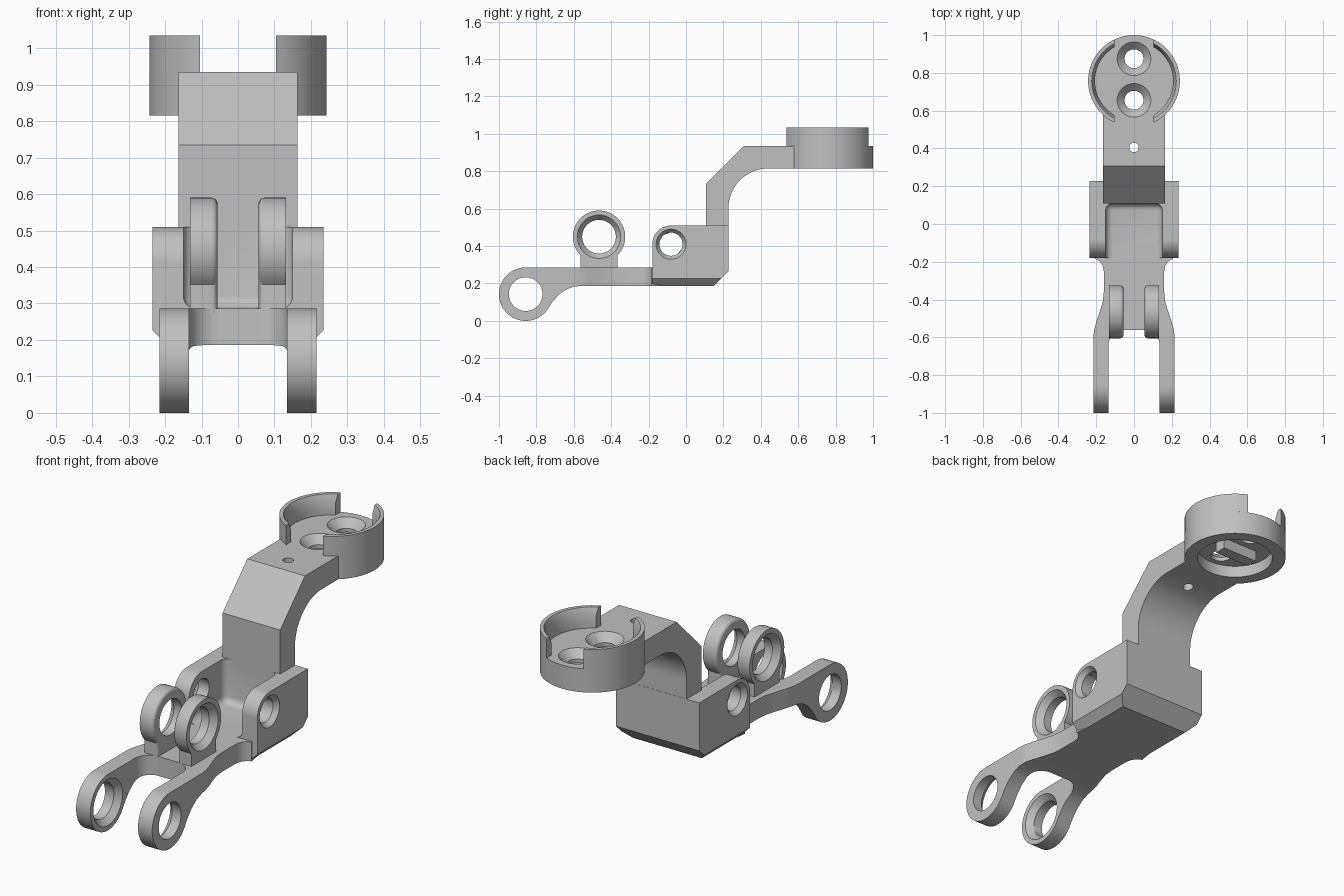
import bpy, bmesh
from math import sin, cos, radians
from mathutils import Vector

if "Cube" in bpy.data.objects:
    bpy.data.objects.remove(bpy.data.objects["Cube"], do_unlink=True)

grey = bpy.data.materials.new("plain grey")
grey.use_nodes = True
grey.diffuse_color = (0.53, 0.53, 0.53, 1)
grey.node_tree.nodes["Principled BSDF"].inputs["Base Color"].default_value = (0.53, 0.53, 0.53, 1)


def finish(name, bm):
    """Make the solid face outward and add it to the scene."""
    bm.normal_update()
    bmesh.ops.recalc_face_normals(bm, faces=bm.faces)
    if bm.calc_volume(signed=True) < 0:
        bmesh.ops.reverse_faces(bm, faces=bm.faces)
    mesh = bpy.data.meshes.new(name)
    bm.to_mesh(mesh)
    bm.free()
    mesh.materials.append(grey)
    ob = bpy.data.objects.new(name, mesh)
    bpy.context.collection.objects.link(ob)
    return ob


def prism(name, pts, axis, lo, hi, round_lo=0):
    """Extrude a 2D outline along an axis, optionally rounding the low rim."""
    def place(p, h):
        return {"x": (h, p[0], p[1]), "y": (p[0], h, p[1]), "z": (p[0], p[1], h)}[axis]
    bm = bmesh.new()
    low = [bm.verts.new(place(p, lo)) for p in pts]
    high = [bm.verts.new(place(p, hi)) for p in pts]
    base = bm.faces.new(low[::-1])
    bm.faces.new(high)
    for i in range(len(pts)):
        bm.faces.new((low[i - 1], low[i], high[i], high[i - 1]))
    if round_lo:
        bm.normal_update()
        bmesh.ops.bevel(bm, geom=list(base.edges), offset=round_lo, segments=4,
                        profile=0.5, affect="EDGES")
    return finish(name, bm)


def box(name, lo, hi, bevel):
    """Box between two corners with rounded edges."""
    bm = bmesh.new()
    bmesh.ops.create_cube(bm, size=1)
    for v in bm.verts:
        v.co = [(a + b) / 2 + c * (b - a) for a, b, c in zip(lo, hi, v.co)]
    bmesh.ops.bevel(bm, geom=list(bm.edges), offset=bevel, segments=5,
                    profile=0.5, affect="EDGES")
    return finish(name, bm)


def cone(name, a, b, ra, rb):
    """Round solid from point a (radius ra) to point b (radius rb)."""
    a, b = Vector(a), Vector(b)
    bm = bmesh.new()
    bmesh.ops.create_cone(bm, cap_ends=True, segments=64, radius1=ra, radius2=rb,
                          depth=(b - a).length)
    turn = (b - a).to_track_quat("Z", "Y")
    for v in bm.verts:
        v.co = turn @ v.co + (a + b) / 2
    return finish(name, bm)


def combine(ob, other, mode="DIFFERENCE"):
    mod = ob.modifiers.new("combine", "BOOLEAN")
    mod.operation, mod.solver, mod.object = mode, "EXACT", other
    bpy.context.view_layer.objects.active = ob
    bpy.ops.object.modifier_apply(modifier=mod.name)
    bpy.data.objects.remove(other, do_unlink=True)


def mirror_x(ob):
    mod = ob.modifiers.new("mirror", "MIRROR")
    bpy.context.view_layer.objects.active = ob
    bpy.ops.object.modifier_apply(modifier=mod.name)


def arc(cu, cv, r, start, end, n=24):
    return [(cu + r * cos(radians(start + (end - start) * i / n)),
             cv + r * sin(radians(start + (end - start) * i / n))) for i in range(n + 1)]


def drill(ob, a, b, ra, rb=None):
    combine(ob, cone("cutter", a, b, ra, rb or ra))


# Fork and neck plate: side outline crossed with plan outline
side = arc(-0.857, 0.143, 0.143, -38, -270, 48) + [(-0.1, 0.286), (-0.1, 0.187)]
side += [(-0.56, 0.187), (-0.6, 0.183), (-0.64, 0.168), (-0.68, 0.14), (-0.715, 0.1)]
half = arc(0.055, -0.642, 0.08, 90, 0, 10)
half += [(0.135, -1.1), (0.215, -1.1), (0.215, -0.6), (0.211, -0.56), (0.2, -0.52),
         (0.18, -0.46), (0.165, -0.41), (0.16, -0.36), (0.16, -0.25), (0.166, -0.22),
         (0.182, -0.197), (0.206, -0.184), (0.19, -0.09)]
plan = half + [(-x, y) for x, y in reversed(half)]
body = prism("bracket_body", side, "x", -0.4, 0.4)
combine(body, prism("cutter", plan, "z", -0.2, 0.6), "INTERSECT")
drill(body, (-0.5, -0.857, 0.143), (0.5, -0.857, 0.143), 0.09)
for s in (-1, 1):
    drill(body, (s * 0.13, -0.857, 0.143), (s * 0.165, -0.857, 0.143), 0.122, 0.09)

# Hinge block with chamfered base, rounded cheeks and an open pocket
block_side = [(-0.18, 0.187), (0.15, 0.187), (0.228, 0.265), (0.228, 0.51)]
block_side += arc(-0.08, 0.41, 0.1, 90, 180, 16)
block = prism("block", block_side, "x", -0.4, 0.4)
front = [(-0.195, 0.187), (0.195, 0.187), (0.235, 0.227), (0.235, 0.6),
         (-0.235, 0.6), (-0.235, 0.227)]
combine(block, prism("cutter", front, "y", -0.5, 0.5), "INTERSECT")
combine(block, box("cutter", (-0.15, -0.4, 0.286), (0.15, 0.108, 0.8), 0.035))
drill(block, (-0.5, -0.08, 0.41), (0.5, -0.08, 0.41), 0.062)
for s in (-1, 1):
    drill(block, (s * 0.24, -0.08, 0.41), (s * 0.21, -0.08, 0.41), 0.084, 0.062)
combine(body, block, "UNION")

# Curved riser arm with a round cup floor at its end
CY = 0.757
riser = [(0.108, 0.45), (0.108, 0.735), (0.308, 0.935), (0.65, 0.935), (0.65, 0.815)]
riser += arc(0.44, 0.602, 0.213, 90, 180, 24) + [(0.227, 0.45)]
arm = prism("riser_arm", riser, "x", -0.163, 0.163)
combine(arm, cone("cup_floor", (0, CY, 0.815), (0, CY, 0.935), 0.243, 0.243), "UNION")

# Underside recess, countersunk screw holes and pin hole
drill(arm, (0, CY, 0.7), (0, CY, 0.875), 0.18)
for y in (0.655, 0.875):
    drill(arm, (0, y, 0.8), (0, y, 1.0), 0.05)
    drill(arm, (0, y, 0.94), (0, y, 0.895), 0.094, 0.05)
drill(arm, (0, 0.405, 0.7), (0, 0.405, 1.0), 0.025)
rib = [(-0.1, 0.735), (0.1, 0.735), (0.1, 0.795), (-0.1, 0.795)]
prism("recess_rib", rib, "z", 0.82, 0.885)

# Two curved cup walls with a tapered inner rim
wall_plan = arc(0, CY, 0.243, -64.7, 64.7) + arc(0, CY, 0.207, 59.8, -59.8)
walls = prism("cup_walls", wall_plan, "z", 0.935, 1.035)
drill(walls, (0, CY, 0.99), (0, CY, 1.04), 0.205, 0.226)
mirror_x(walls)

# Pair of ring lugs on the neck plate
lug_side = arc(-0.465, 0.45, 0.14, -44.4, 224.4, 56) + [(-0.565, 0.27), (-0.365, 0.27)]
lugs = prism("ring_lugs", lug_side, "x", 0.056, 0.132, 0.016)
drill(lugs, (0, -0.465, 0.45), (0.3, -0.465, 0.45), 0.09)
drill(lugs, (0.137, -0.465, 0.45), (0.1, -0.465, 0.45), 0.12, 0.09)
mirror_x(lugs)

# Smooth the round surfaces, keep machined edges crisp
for ob in (body, arm, walls, lugs):
    bpy.ops.object.select_all(action="DESELECT")
    ob.select_set(True)
    bpy.context.view_layer.objects.active = ob
    bpy.ops.object.shade_smooth_by_angle(angle=radians(28))
